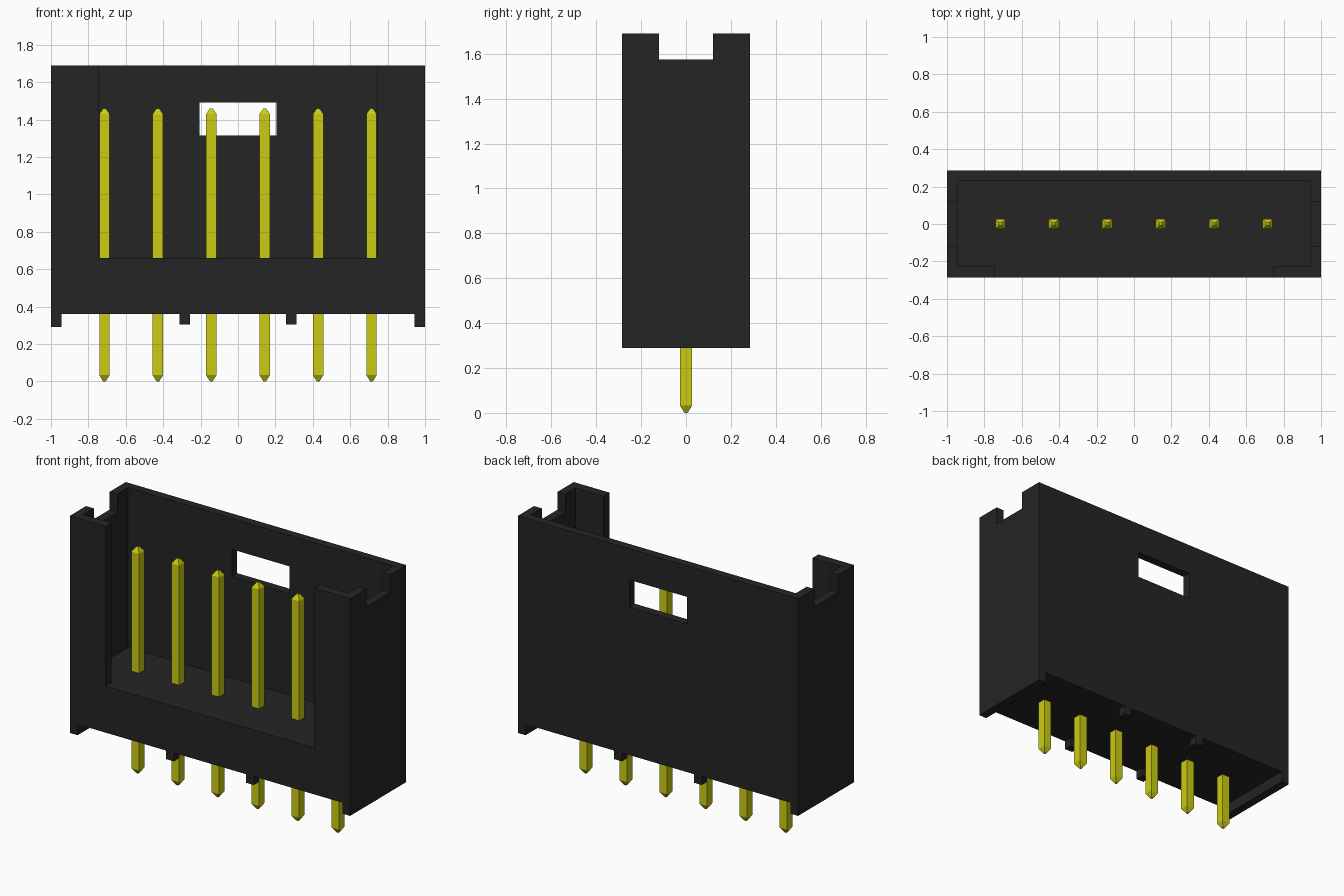
import bpy
import bmesh
from mathutils import Matrix, Vector

cube = bpy.data.objects.get("Cube")
if cube:
    bpy.data.objects.remove(cube, do_unlink=True)


def make_material(name, rgb):
    mat = bpy.data.materials.new(name)
    mat.use_nodes = True
    mat.diffuse_color = (*rgb, 1)
    mat.node_tree.nodes["Principled BSDF"].inputs["Base Color"].default_value = (*rgb, 1)
    return mat


black = make_material("black plastic", (0.018, 0.018, 0.018))
yellow = make_material("yellow metal", (0.6, 0.6, 0.006))


def link(name, bm, mat):
    mesh = bpy.data.meshes.new(name)
    bm.to_mesh(mesh)
    bm.free()
    mesh.materials.append(mat)
    obj = bpy.data.objects.new(name, mesh)
    bpy.context.collection.objects.link(obj)
    return obj


def box(name, x, y, z, mat=black):
    """Box from (min, max) ranges on each axis."""
    lo, hi = (Vector(p) for p in zip(x, y, z))
    bm = bmesh.new()
    bmesh.ops.create_cube(bm, size=1, matrix=Matrix.Translation((lo + hi) / 2)
                          @ Matrix.Diagonal((*(hi - lo), 1)))
    return link(name, bm, mat)


def cut(target, name, x, y, z):
    """Subtract a box, then discard the cutter."""
    cutter = box(name, x, y, z)
    cutter.hide_render = True
    mod = target.modifiers.new(name, 'BOOLEAN')
    mod.operation = 'DIFFERENCE'
    mod.solver = 'EXACT'
    mod.object = cutter
    with bpy.context.temp_override(object=target, active_object=target,
                                   selected_objects=[target]):
        bpy.ops.object.modifier_apply(modifier=mod.name)
    bpy.data.objects.remove(cutter, do_unlink=True)


DEPTH = 0.285      # half depth of the housing
INNER = 0.945      # half width between the end walls
BASE, FLOOR, TOP = 0.36, 0.66, 1.69

# Housing: open-topped shell with a solid floor
housing = box("housing", (-1, 1), (-DEPTH, DEPTH), (0.29, TOP))
cut(housing, "cavity", (-INNER, INNER), (-0.225, 0.23), (FLOOR, 2))
cut(housing, "front_opening", (-0.745, 0.745), (-0.5, 0), (FLOOR, 2))
cut(housing, "end_notches", (-1.2, 1.2), (-0.12, 0.12), (1.575, 2))
cut(housing, "back_window", (-0.205, 0.205), (0.1, 0.5), (1.315, 1.49))
cut(housing, "underside_gap", (-INNER, INNER), (-0.5, 0.5), (0, BASE))

# Standoff nubs along both lower edges
NUB = 0.055
for x, side in ((-0.285, "right"), (0.285, "left")):
    for y, end in ((-DEPTH, "front"), (DEPTH - NUB, "back")):
        box(f"standoff_{end}_{side}", (x - NUB / 2, x + NUB / 2),
            (y, y + NUB), (0.305, BASE))

# Square pins with tapered tips: (half width, height) rings
RINGS = ((0.007, 0), (0.0275, 0.033), (0.0275, 1.43), (0.007, 1.46))
bm = bmesh.new()
loops = [[bm.verts.new((sx * w, sy * w, z))
          for sx, sy in ((-1, -1), (1, -1), (1, 1), (-1, 1))] for w, z in RINGS]
bm.faces.new(loops[0][::-1])
bm.faces.new(loops[-1])
for a, b in zip(loops, loops[1:]):
    for i in range(4):
        j = (i + 1) % 4
        bm.faces.new((a[i], a[j], b[j], b[i]))
first_pin = link("pin_1", bm, yellow)
first_pin.location.x = -0.714
for i in range(1, 6):
    pin = first_pin.copy()
    pin.name = f"pin_{i + 1}"
    pin.location.x = -0.714 + i * 0.2856
    bpy.context.collection.objects.link(pin)
